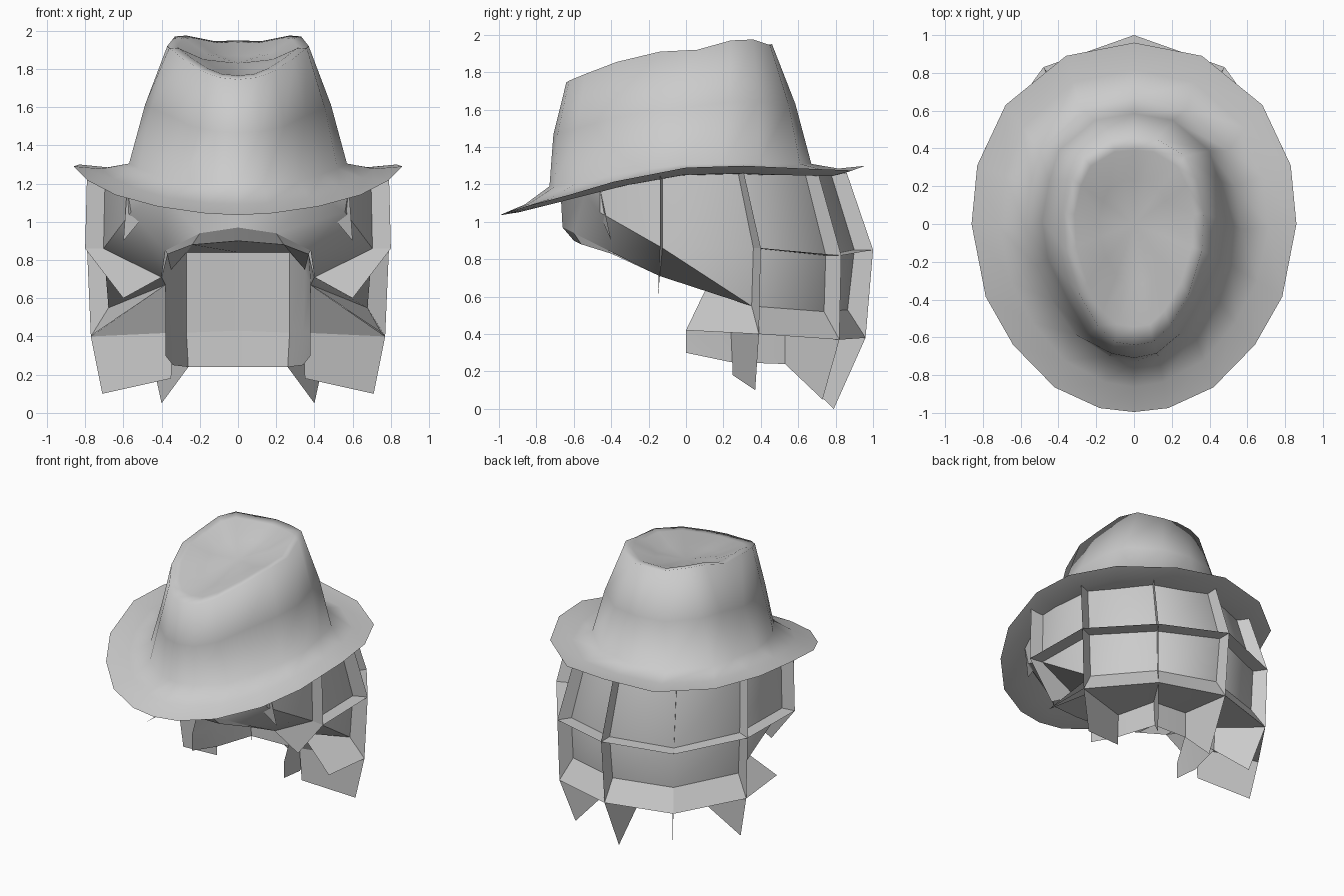
import bpy, bmesh
from mathutils import Vector

if "Cube" in bpy.data.objects:
    bpy.data.objects.remove(bpy.data.objects["Cube"])


def finish(name, bm, angle):
    bmesh.ops.remove_doubles(bm, verts=bm.verts, dist=0.002)
    bmesh.ops.recalc_face_normals(bm, faces=bm.faces)
    me = bpy.data.meshes.new(name)
    bm.to_mesh(me)
    bm.free()
    ob = bpy.data.objects.new(name, me)
    bpy.context.collection.objects.link(ob)
    bpy.ops.object.select_all(action='DESELECT')
    ob.select_set(True)
    bpy.context.view_layer.objects.active = ob
    bpy.ops.object.shade_smooth_by_angle(angle=angle)
    return ob


def poly(bm, *pts):
    """One face plus its mirror image across x = 0."""
    pts = [Vector(p) for p in pts]
    bm.faces.new([bm.verts.new(p) for p in pts])
    if max(abs(p.x) for p in pts) > 0.001:
        bm.faces.new([bm.verts.new((-p.x, p.y, p.z)) for p in reversed(pts)])


def strip(bm, a, b):
    for i in range(len(a) - 1):
        poly(bm, a[i], a[i + 1], b[i + 1], b[i])


def vecs(pts):
    return [Vector(p) for p in pts]


def blend(a, b, t, scale=1.0, dz=0.0):
    out = []
    for p, q in zip(a, b):
        v = p.lerp(q, t)
        out.append(Vector((v.x * scale, v.y * scale, v.z + dz)))
    return out


# hat half-rings, from front to back
brim = vecs([(0, -.995, 1.035), (.18, -.975, 1.045), (.42, -.865, 1.08), (.64, -.64, 1.14),
             (.785, -.385, 1.215), (.86, 0, 1.29), (.83, .31, 1.30), (.68, .63, 1.285),
             (.36, .89, 1.275), (0, .96, 1.30)])
base = vecs([(0, -.73, 1.19), (.13, -.70, 1.19), (.32, -.58, 1.21), (.44, -.40, 1.25),
             (.52, -.22, 1.28), (.57, -.03, 1.305), (.535, .2, 1.31), (.5, .39, 1.31),
             (.28, .61, 1.31), (0, .67, 1.31)])
ridge = vecs([(0, -.64, 1.745), (.10, -.625, 1.755), (.19, -.54, 1.79), (.29, -.37, 1.855),
              (.36, -.14, 1.91), (.37, .06, 1.92), (.33, .24, 1.97), (.27, .36, 1.975),
              (.12, .45, 1.945), (0, .46, 1.95)])
brim_mid = blend(brim, base, .5, 1, -.02)
crown_mid = blend(base, ridge, .5, 1.035)
for i in (2, 3):                       # front pinch
    crown_mid[i].x *= .93
centre = Vector((0, 0, 1.85))
crest = blend(ridge, [centre] * 10, .15, 1, .005)
dent = blend(ridge, [centre] * 10, .5, 1, -.03)

hat = bmesh.new()
rings = [brim, brim_mid, base, crown_mid, ridge, crest, dent]
for a, b in zip(rings, rings[1:]):
    strip(hat, a, b)
for a, b in zip(dent, dent[1:]):
    poly(hat, a, b, centre - Vector((0, 0, .02)))
finish("hat", hat, 1.9)

# brim underside
under = bmesh.new()
under_mid = blend(brim, base, .4, 1, -.045)
under_in = [Vector((p.x, p.y, p.z - .06)) for p in base]
strip(under, brim, under_mid)
strip(under, under_mid, under_in)
finish("brim_underside", under, .7)

# hair columns from back centre round to the temple: top, middle and low outer points
top = vecs([(0, .86, 1.26), (.42, .71, 1.25), (.73, .31, 1.26), (.79, -.14, 1.25)])
mid = vecs([(0, 1.0, .85), (.48, .83, .82), (.79, .40, .86), (.80, -.14, .86)])
low = vecs([(0, .96, .38), (.47, .82, .37), (.77, .39, .40)])


def inset(pts, dz=0):
    return [Vector((p.x * .88, p.y * .9, p.z + dz)) for p in pts]


in_top, in_mid, in_low = inset(top), inset(mid), inset(low, .15)
temple_top, temple_low = Vector((.58, -.46, 1.18)), Vector((.56, -.46, 1.05))

# scalp shell
shell = bmesh.new()
strip(shell, in_top, in_mid)
strip(shell, in_mid[:3], in_low)
poly(shell, in_mid[2], in_mid[3], in_low[2])
poly(shell, in_top[3], temple_top, temple_low, in_mid[3])

# hairline band turned inward round the face
edge = vecs([in_low[2], in_mid[3], temple_low, (.40, -.54, 1.15), (0, -.67, 1.15)])
face = vecs([(.38, .12, .67), (.40, -.14, .71), (.38, -.42, .85), (.20, -.60, .94), (0, -.66, .97)])
strip(shell, edge, face)
poly(shell, temple_top, temple_low, edge[3])
finish("hair_shell", shell, .7)

# neck hair and inner lining
neck = bmesh.new()
n_top = vecs([(.38, 0, .42), (.34, .24, .42), (.27, .53, .42), (0, .54, .43)])
n_low = vecs([(.38, 0, .30), (.34, .24, .25), (.26, .53, .24), (0, .54, .24)])
n_high = vecs([(.38, .12, .67), (.35, .26, .75), (.27, .50, .84), (0, .50, .84)])
brow = vecs([(.37, -.40, .83), (.24, -.56, .88), (0, -.60, .90)])
strip(neck, n_top, n_low)
strip(neck, n_high, n_top)
strip(neck, face[2:], brow)
poly(neck, n_high[2], n_high[3], brow[2], brow[1])
poly(neck, n_high[1], n_high[2], brow[1], brow[0])
poly(neck, n_high[0], n_high[1], brow[0], face[1])
strip(neck, low, [n_top[3], n_top[2], n_top[1]])
finish("neck_hair", neck, .5)

# raised ridges: upright fins and level ledges
fins = bmesh.new()
for i in range(4):
    poly(fins, in_top[i], top[i], mid[i], in_mid[i])
for i in range(3):
    poly(fins, in_mid[i], mid[i], low[i], in_low[i])
strip(fins, in_mid, mid)
strip(fins, in_low, low)
finish("hair_ridges", fins, .3)

# hanging and forward-swept pointed locks
locks = bmesh.new()
poly(locks, low[0], (0, .79, 0), n_low[3], n_top[3])
poly(locks, low[1], (.40, .73, .05), n_low[2], n_top[2])
poly(locks, low[2], (.71, .37, .10), (.35, .25, .18), n_top[1])
poly(locks, low[2], n_top[1], face[0])
poly(locks, in_low[2], low[2], (.75, 0, .42), face[0])
poly(locks, mid[3], (.60, -.15, .60), (.40, -.14, .71), in_mid[3])
poly(locks, temple_top, (.60, -.40, .90), (.45, -.48, 1.08), (.48, -.48, 1.15))
finish("hair_locks", locks, .3)
